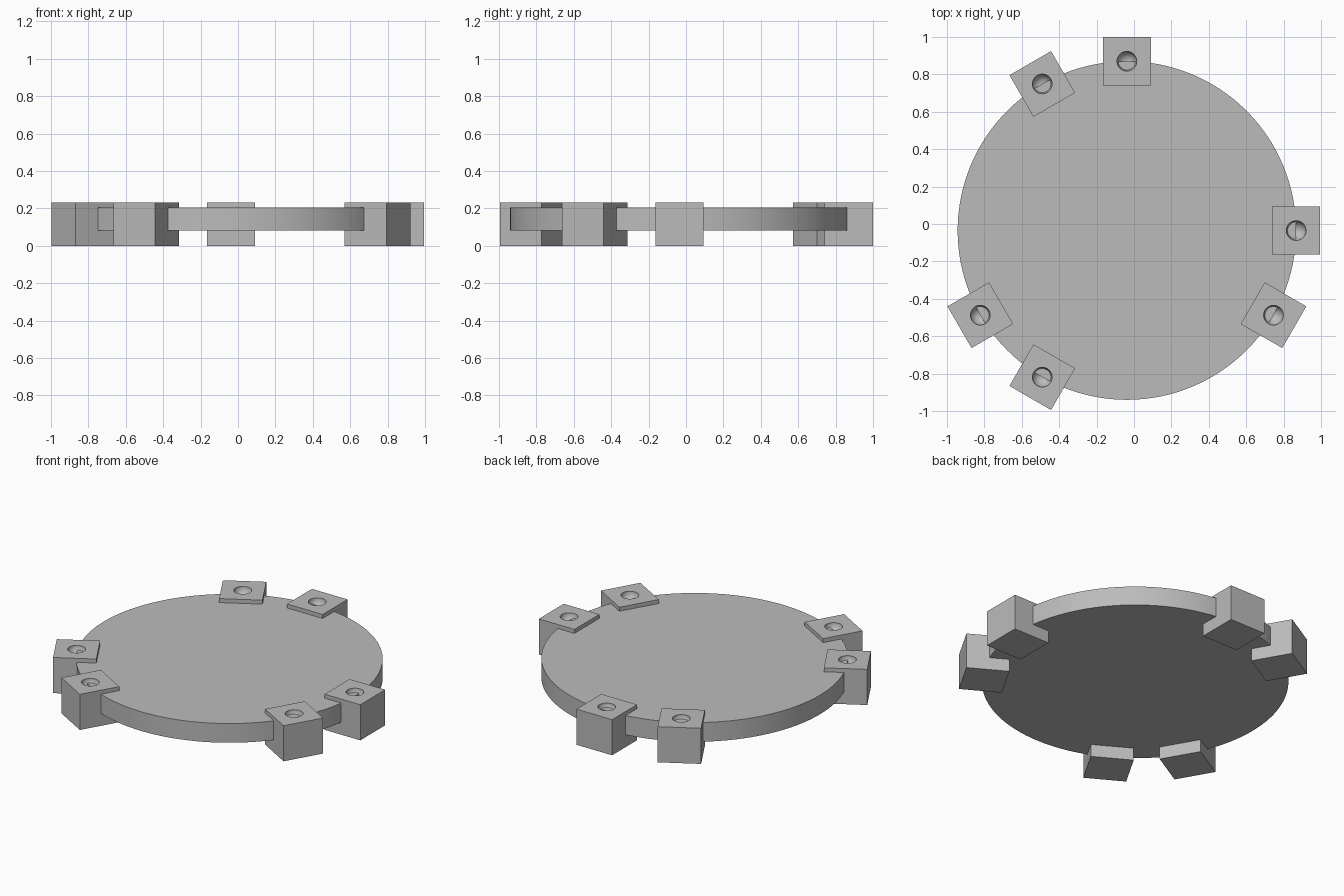
import bpy
from math import radians, cos, sin

cube = bpy.data.objects.get("Cube")
if cube:
    bpy.data.objects.remove(cube, do_unlink=True)

CX, CY = -0.038, -0.035      # plate centre
RADIUS = 0.905               # plate radius, also the ring of blocks
BLOCK, HEIGHT = 0.257, 0.232
DIMPLE = 0.053

grey = bpy.data.materials.new("plain_grey")
grey.use_nodes = True
colour = (0.5, 0.5, 0.5, 1)
grey.diffuse_color = colour
grey.node_tree.nodes["Principled BSDF"].inputs["Base Color"].default_value = colour


def finish(name):
    obj = bpy.context.object
    obj.name = name
    obj.data.materials.append(grey)
    return obj


# Round plate
bpy.ops.mesh.primitive_cylinder_add(vertices=128, radius=RADIUS, depth=0.125,
                                    location=(CX, CY, 0.1435))
finish("round_plate")
bpy.ops.object.shade_smooth_by_angle(angle=radians(30))


def add_block(name, degrees):
    """Square block on the rim, turned outward, with a round dimple in its top."""
    a = radians(degrees)
    x, y = CX + RADIUS * cos(a), CY + RADIUS * sin(a)
    bpy.ops.mesh.primitive_uv_sphere_add(segments=32, ring_count=17, radius=DIMPLE,
                                         location=(x, y, HEIGHT))
    cutter = finish(name + "_cutter")
    bpy.ops.mesh.primitive_cube_add(size=1, location=(x, y, HEIGHT / 2), rotation=(0, 0, a))
    block = finish(name)
    block.scale = (BLOCK, BLOCK, HEIGHT)
    bpy.ops.object.transform_apply(location=False, rotation=False, scale=True)
    cut = block.modifiers.new("dimple", 'BOOLEAN')
    cut.operation = 'DIFFERENCE'
    cut.solver = 'EXACT'
    cut.object = cutter
    bpy.ops.object.modifier_apply(modifier=cut.name)
    bpy.data.objects.remove(cutter, do_unlink=True)
    bpy.ops.object.shade_smooth_by_angle(angle=radians(30))


# Blocks in three neighbouring pairs around the rim
for name, degrees in (("left_block", 0), ("front_left_block", -30),
                      ("back_block", 90), ("back_right_block", 120),
                      ("right_block", 210), ("front_right_block", 240)):
    add_block(name, degrees)
